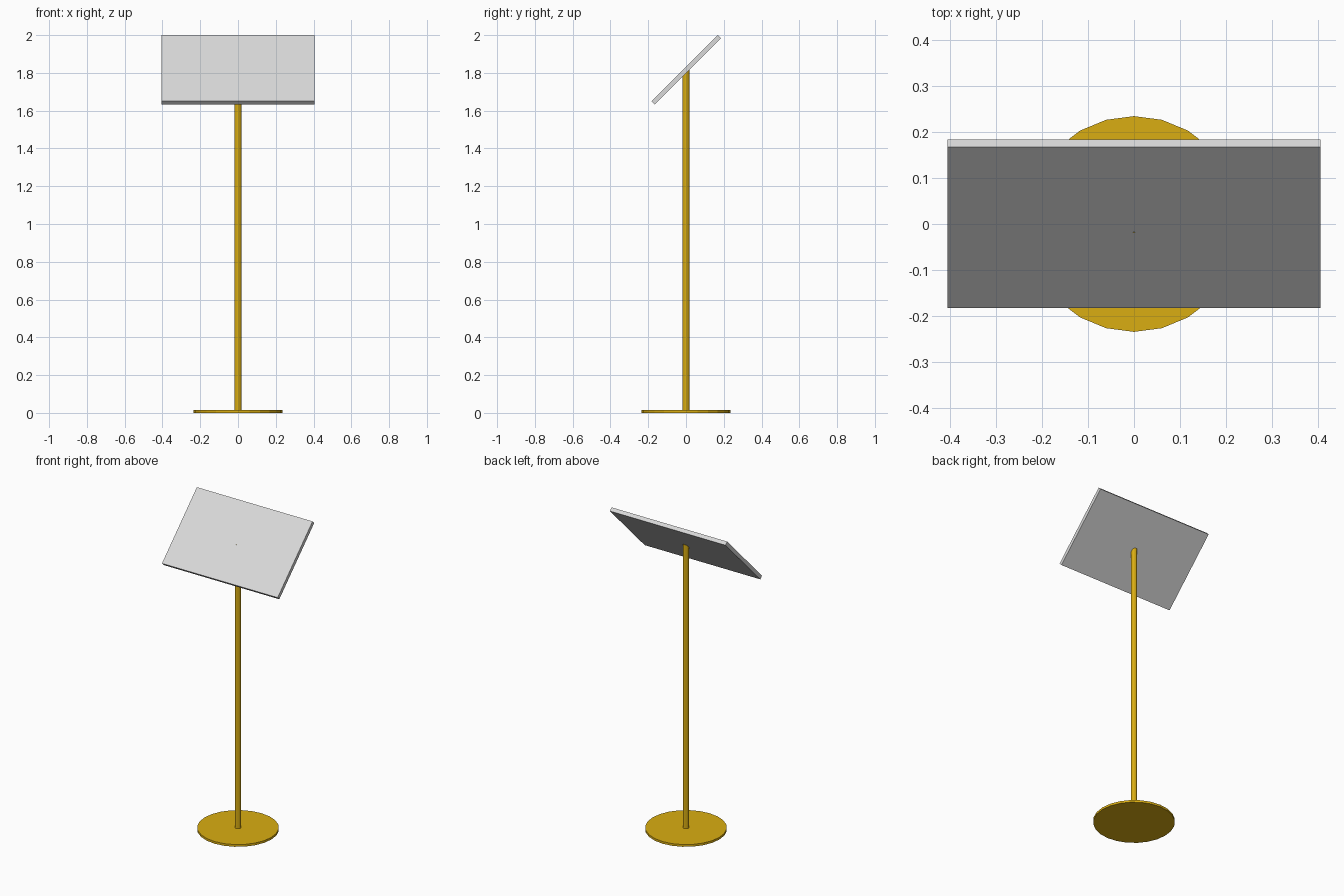
import bpy
import math

if "Cube" in bpy.data.objects:
    bpy.data.objects.remove(bpy.data.objects["Cube"])


def material(name, rgb):
    m = bpy.data.materials.new(name)
    m.diffuse_color = (*rgb, 1.0)
    m.use_nodes = True
    m.node_tree.nodes["Principled BSDF"].inputs["Base Color"].default_value = m.diffuse_color
    return m


gold = material("gold", (0.70, 0.42, 0.006))
light_grey = material("light grey", (0.70, 0.70, 0.70))


def cylinder(name, sides, radius, z0, z1, mat):
    bpy.ops.mesh.primitive_cylinder_add(vertices=sides, radius=radius, depth=z1 - z0,
                                        location=(0, 0, (z0 + z1) / 2))
    ob = bpy.context.object
    ob.name = name
    ob.data.materials.append(mat)
    return ob


# Round foot plate and upright pole, whose top ends inside the panel
cylinder("base_disc", 24, 0.235, 0.0, 0.014, gold)
cylinder("pole", 12, 0.0185, 0.005, 1.815, gold)

# Sign panel tilted 45 degrees, facing front and up
bpy.ops.mesh.primitive_cube_add(size=1, location=(0, 0.001, 1.817),
                                rotation=(math.radians(45), 0, 0))
panel = bpy.context.object
panel.name = "sign_panel"
panel.scale = (0.812, 0.495, 0.024)
bpy.ops.object.transform_apply(location=False, rotation=True, scale=True)
panel.data.materials.append(light_grey)
